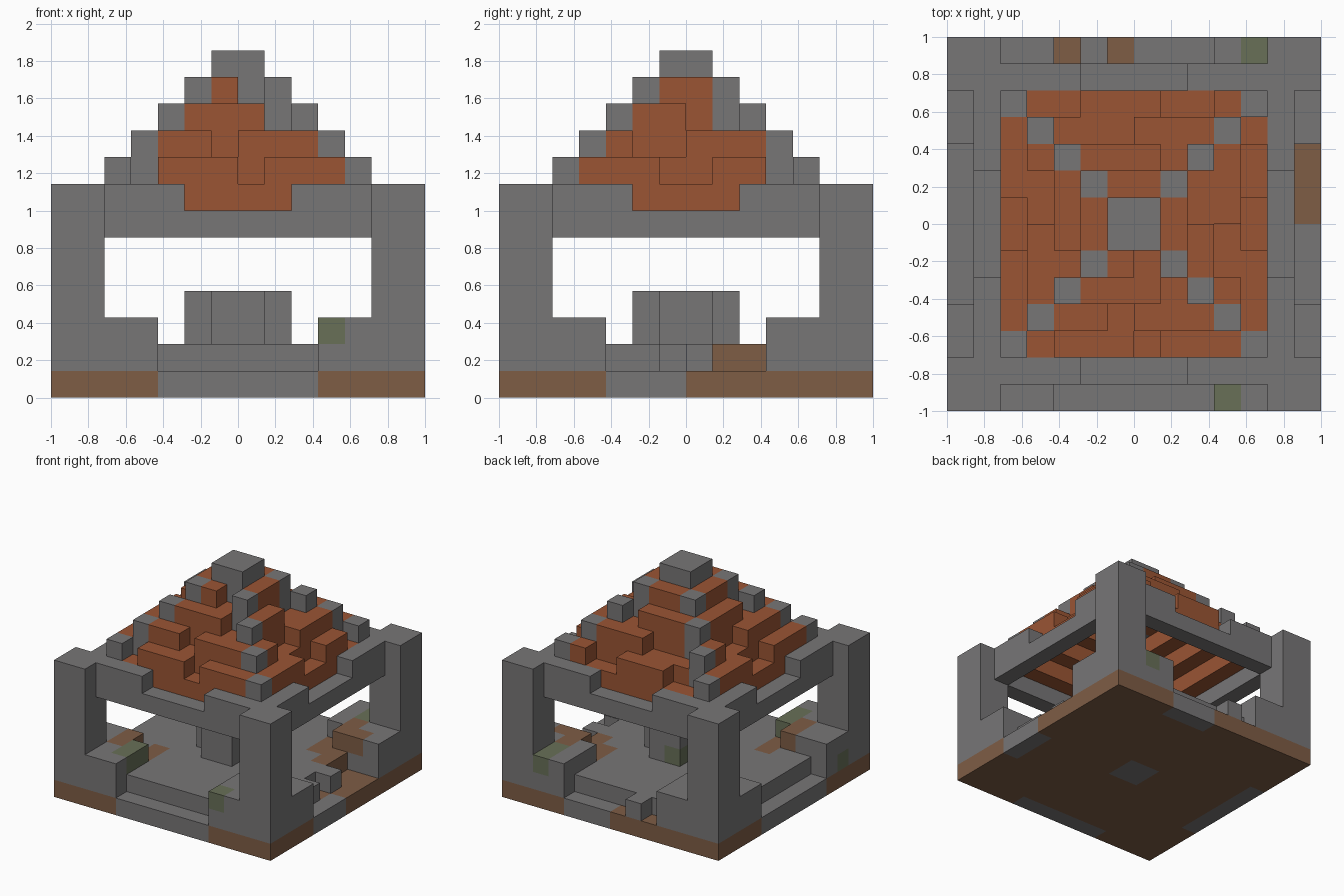
import bpy, bmesh
from mathutils import Vector

cube = bpy.data.objects.get("Cube")
if cube:
    bpy.data.objects.remove(cube, do_unlink=True)

U = 1 / 7  # size of one block
COLOURS = {
    "stone_grey": (0.185, 0.18, 0.183),
    "clay_orange": (0.325, 0.09, 0.034),
    "earth_brown": (0.21, 0.109, 0.06),
    "moss_green": (0.138, 0.16, 0.097),
}
NAMES = list(COLOURS)
STONE, CLAY, EARTH, MOSS = range(4)
mats = []
for name, rgb in COLOURS.items():
    m = bpy.data.materials.new(name)
    m.use_nodes = True
    m.diffuse_color = (*rgb, 1)
    bsdf = m.node_tree.nodes["Principled BSDF"]
    bsdf.inputs["Base Color"].default_value = (*rgb, 1)
    bsdf.inputs["Roughness"].default_value = 0.9
    mats.append(m)

cells = {}  # block position -> (part, colour)


def box(part, colour, xs, ys, zs):
    for x in range(*xs):
        for y in range(*ys):
            for z in range(*zs):
                cells[x, y, z] = (part, colour)


def paint(colour, *positions):
    for p in positions:
        if p in cells:
            cells[p] = (cells[p][0], colour)


def clear(xs, ys, zs):
    for x in range(*xs):
        for y in range(*ys):
            for z in range(*zs):
                cells.pop((x, y, z), None)


def side_cell(side, r, t):
    """Cell on one side of the square ring of radius r, t along the side."""
    return {"front": (t, -r), "back": (t, r - 1),
            "right": (r - 1, t), "left": (-r, t)}[side]


SIDES = ("front", "back", "right", "left")

# Ground slab: earth with stone patches in the middle of each edge and the centre
box("ground_slab", EARTH, (-7, 7), (-7, 7), (0, 1))
patches = {"front": (-3, 3), "back": (0, 3), "right": (-3, 0), "left": (-3, 3)}
for side, span in patches.items():
    paint(STONE, *[(*side_cell(side, 7, t), 0) for t in range(*span)])
paint(STONE, *[(x, y, 0) for x in (-1, 0) for y in (-1, 0)])

# Raised floor, with a few missing and loose blocks
box("floor", STONE, (-6, 6), (-6, 6), (1, 2))
clear((5, 6), (-1, 0), (1, 2))
clear((5, 6), (1, 3), (1, 2))
box("floor", STONE, (-2, -1), (6, 7), (1, 2))
paint(EARTH, (4, 1, 1), (4, 2, 1), (3, 2, 1), (3, 3, 1), (-4, -4, 1), (-4, -3, 1))

# Corner footings and pillars
for sx in (-1, 1):
    for sy in (-1, 1):
        for a in range(3, 7):
            for b in range(3, 7):
                if (a, b) == (3, 3):
                    continue
                x = a if sx > 0 else -a - 1
                y = b if sy > 0 else -b - 1
                tall = a > 4 and b > 4
                box("corner_pillar" if tall else "corner_footing", STONE,
                    (x, x + 1), (y, y + 1), (1, 8 if tall else 3))
paint(MOSS, (3, -7, 2), (-4, -6, 2), (-4, -5, 2), (4, 5, 2), (4, 6, 2), (-7, -5, 1))
paint(EARTH, (-5, -5, 2), (-5, -4, 2), (4, 3, 2), (5, 3, 2), (4, 4, 2))

# Cross-shaped plinth in the middle
box("plinth", STONE, (-2, 2), (-1, 1), (2, 4))
box("plinth", STONE, (-1, 1), (-2, 2), (2, 4))
paint(MOSS, (-1, 1, 2))

# Ring beam, notched in the middle of every side
for side in SIDES:
    for t in range(-6, 6):
        x, y = side_cell(side, 6, t)
        top = 7 if -2 <= t < 2 else 8
        box("ring_beam", STONE, (x, x + 1), (y, y + 1), (6, top))

# Hollow stepped roof: each ring has a full course and a broken upper course
upper = {
    5: {"front": [(-3, 0), (1, 4)], "back": [(-2, 1), (3, 4)],
        "right": [(-4, -1), (1, 3)], "left": [(-4, -1), (1, 4)]},
    4: {"front": [(-3, -1), (0, 3)], "back": [(0, 3)],
        "right": [(-3, -2), (0, 3)], "left": [(-3, 0), (2, 3)]},
    3: {"front": [(-2, 1)], "back": [(-2, 1)],
        "right": [(-2, 0)], "left": [(-1, 2)]},
    2: {"front": [(-1, 0)], "back": [(-1, 1)],
        "right": [(-1, 1)], "left": [(-1, 1)]},
}
for r, runs in upper.items():
    z = 12 - r
    for side in SIDES:
        for t in range(1 - r, r - 1):
            x, y = side_cell(side, r, t)
            high = any(a <= t < b for a, b in runs[side])
            box("roof_tiles", CLAY, (x, x + 1), (y, y + 1), (z, z + 1 + high))
    for x in (-r, r - 1):
        for y in (-r, r - 1):
            box("roof_hips", STONE, (x, x + 1), (y, y + 1), (z, z + 2))
box("roof_cap", STONE, (-1, 1), (-1, 1), (11, 13))


# Turn each part's blocks into a mesh of exposed faces
def build(part):
    bm = bmesh.new()
    for p, (owner, colour) in cells.items():
        if owner != part:
            continue
        centre = Vector(p) + Vector((0.5, 0.5, 0.5))
        for axis in range(3):
            for s in (-1, 1):
                n = Vector((0, 0, 0))
                n[axis] = s
                if tuple(int(c) for c in Vector(p) + n) in cells:
                    continue
                u = Vector((0, 0, 0))
                u[(axis + 1) % 3] = 0.5
                v = n.cross(u)
                mid = centre + n / 2
                corners = [mid - u - v, mid + u - v, mid + u + v, mid - u + v]
                face = bm.faces.new([bm.verts.new(c * U) for c in corners])
                face.material_index = colour
    bmesh.ops.remove_doubles(bm, verts=bm.verts, dist=U / 100)
    bmesh.ops.dissolve_limit(bm, angle_limit=0.01, verts=bm.verts,
                             edges=bm.edges, delimit={'MATERIAL'})
    mesh = bpy.data.meshes.new(part)
    bm.to_mesh(mesh)
    bm.free()
    for m in mats:
        mesh.materials.append(m)
    bpy.context.collection.objects.link(bpy.data.objects.new(part, mesh))


for part in sorted({owner for owner, _ in cells.values()}):
    build(part)
